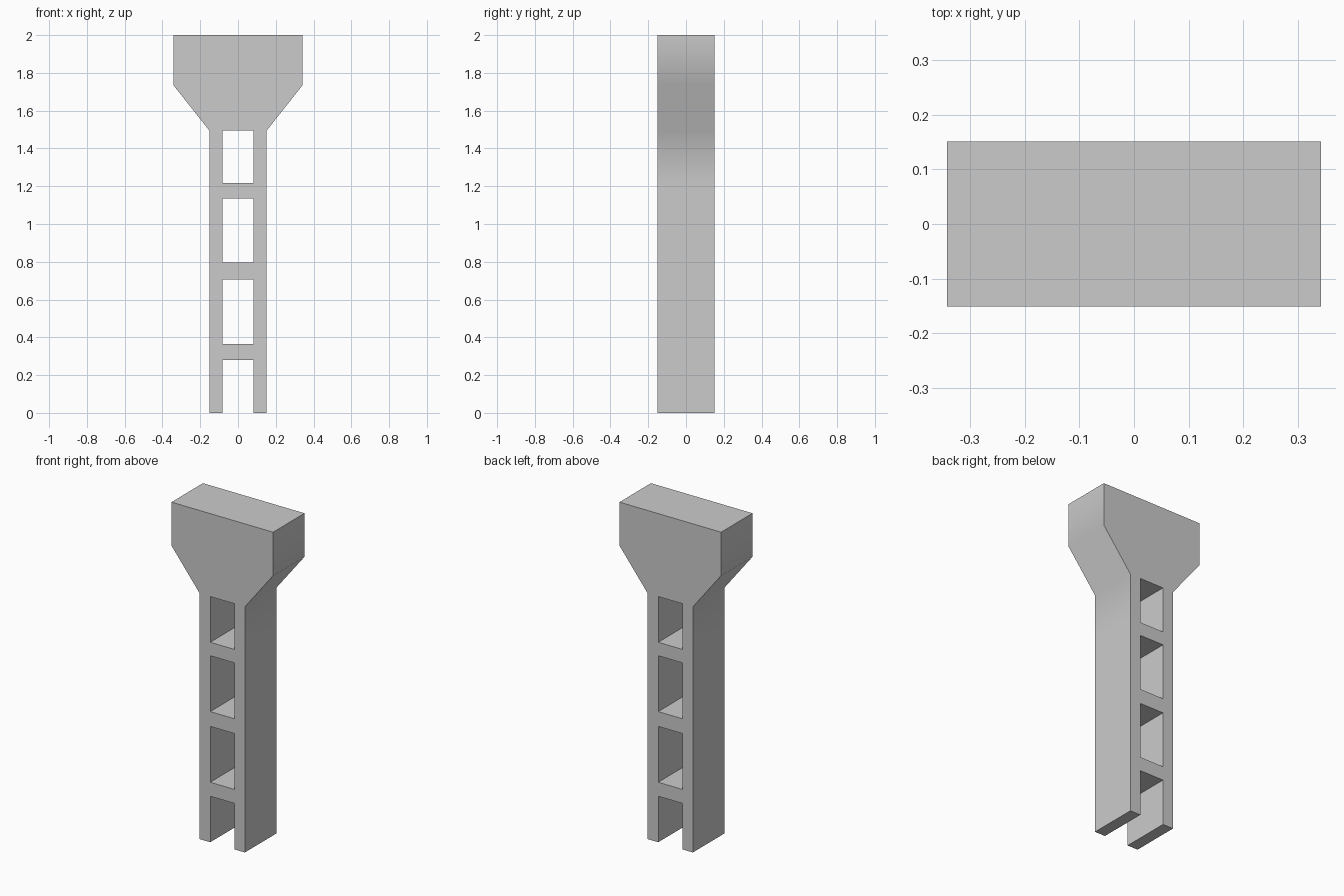
import bpy, bmesh, math
from mathutils import Vector

if "Cube" in bpy.data.objects:
    bpy.data.objects.remove(bpy.data.objects["Cube"])

HALF_DEPTH = 0.151
OUTER, INNER = 0.152, 0.081
HEAD_HALF, SHOULDER, TOP = 0.342, 1.735, 2.0
# Heights alternate: open bay, rung, open bay, rung ... up to the head
LEVELS = [0, 0.28, 0.365, 0.705, 0.795, 1.135, 1.217, 1.495]

bm = bmesh.new()


def panel(points):
    bm.faces.new([bm.verts.new((x, -HALF_DEPTH, z)) for x, z in points])


def rect(x0, x1, z0, z1):
    panel([(x0, z0), (x1, z0), (x1, z1), (x0, z1)])


# Two legs, with a rung filling every second bay
for i, (z0, z1) in enumerate(zip(LEVELS, LEVELS[1:])):
    rect(-OUTER, -INNER, z0, z1)
    rect(INNER, OUTER, z0, z1)
    if i % 2:
        rect(-INNER, INNER, z0, z1)

# Flared head
neck = LEVELS[-1]
panel([(-OUTER, neck), (-INNER, neck), (INNER, neck), (OUTER, neck),
       (HEAD_HALF, SHOULDER), (HEAD_HALF, TOP),
       (-HEAD_HALF, TOP), (-HEAD_HALF, SHOULDER)])

# Weld the panels and extrude them through the full depth
bmesh.ops.remove_doubles(bm, verts=bm.verts, dist=1e-4)
ext = bmesh.ops.extrude_face_region(bm, geom=bm.faces[:], use_keep_orig=True)
back = [v for v in ext["geom"] if isinstance(v, bmesh.types.BMVert)]
bmesh.ops.translate(bm, verts=back, vec=Vector((0, 2 * HALF_DEPTH, 0)))
bmesh.ops.recalc_face_normals(bm, faces=bm.faces)

mesh = bpy.data.meshes.new("ladder_column")
bm.to_mesh(mesh)
bm.free()
column = bpy.data.objects.new("ladder_column", mesh)
bpy.context.collection.objects.link(column)

# Soft shading over the head's side bends, crisp elsewhere
bpy.context.view_layer.objects.active = column
column.select_set(True)
bpy.ops.object.shade_smooth_by_angle(angle=math.radians(45))
